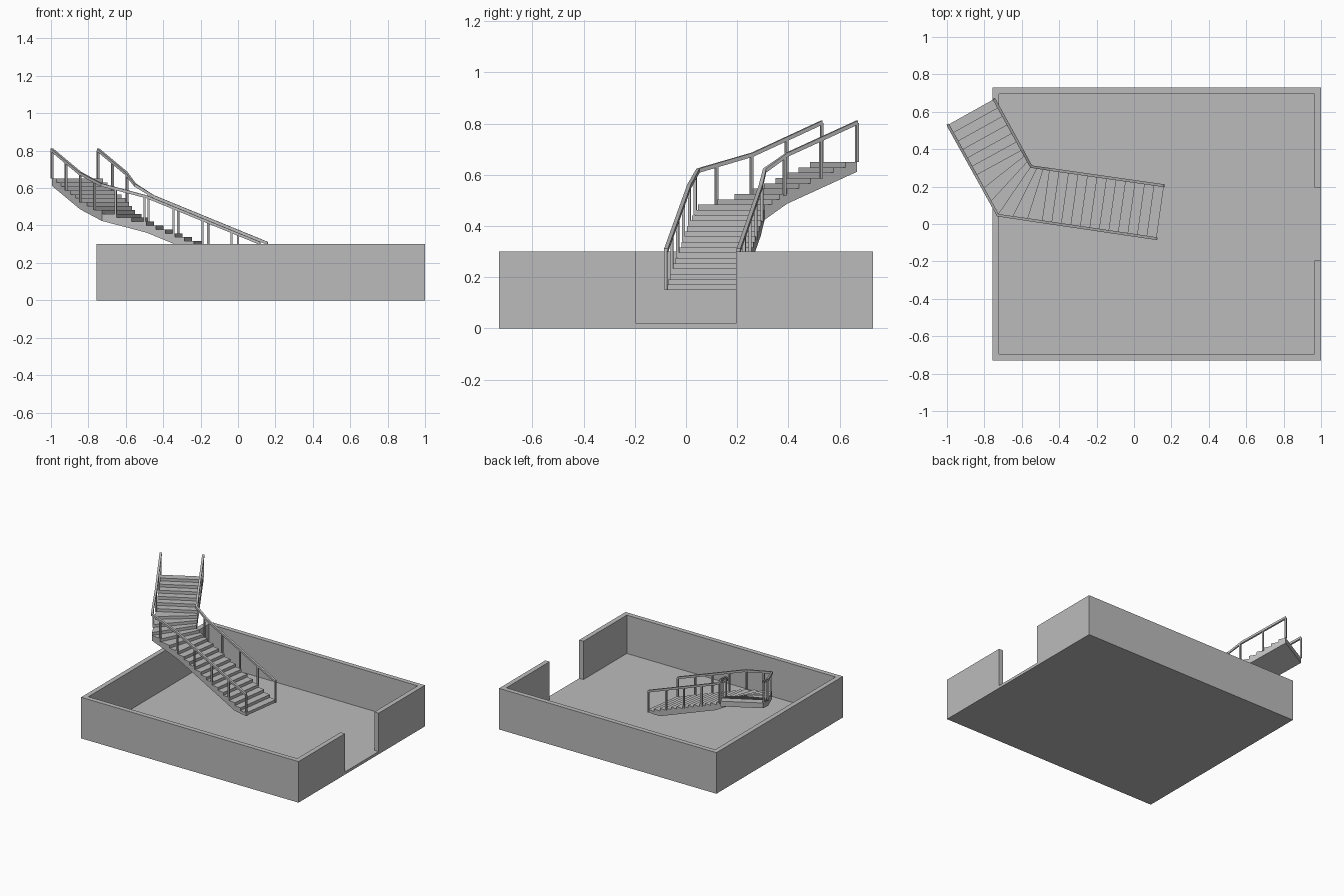
import bpy, bmesh
from mathutils import Vector

if "Cube" in bpy.data.objects:
    bpy.data.objects.remove(bpy.data.objects["Cube"])

grey = bpy.data.materials.new("plain_grey")
grey.diffuse_color = (0.5, 0.5, 0.5, 1)
grey.use_nodes = True
grey.node_tree.nodes["Principled BSDF"].inputs["Base Color"].default_value = grey.diffuse_color


def finish(name, bm):
    bmesh.ops.recalc_face_normals(bm, faces=bm.faces)
    me = bpy.data.meshes.new(name)
    bm.to_mesh(me)
    bm.free()
    me.materials.append(grey)
    ob = bpy.data.objects.new(name, me)
    bpy.context.collection.objects.link(ob)
    return ob


def prism(bm, outline, z0, z1):
    low = [bm.verts.new((x, y, z0)) for x, y in outline]
    high = [bm.verts.new((x, y, z1)) for x, y in outline]
    bm.faces.new(low)
    bm.faces.new(high)
    n = len(outline)
    for i in range(n):
        j = (i + 1) % n
        bm.faces.new((low[i], low[j], high[j], high[i]))


# Room: floor slab and one continuous wall with a doorway on the right
X0, X1, Y, T, GAP, FLOOR, TOP = -0.757, 1.0, 0.73, 0.035, 0.195, 0.02, 0.30
bm = bmesh.new()
prism(bm, [(X0, -Y), (X1, -Y), (X1, Y), (X0, Y)], 0, FLOOR)
finish("floor", bm)
bm = bmesh.new()
prism(bm, [(X1, GAP), (X1, Y), (X0, Y), (X0, -Y), (X1, -Y), (X1, -GAP),
           (X1 - T, -GAP), (X1 - T, -Y + T), (X0 + T, -Y + T),
           (X0 + T, Y - T), (X1 - T, Y - T), (X1 - T, GAP)], FLOOR, TOP)
finish("walls", bm)

# Stair plan: edge points where the straight flights and the winders meet
outer = [Vector(p) for p in ((0.12, -0.078), (-0.49, 0.012), (-0.728, 0.047),
                             (-0.845, 0.26), (-0.995, 0.53))]
inner = [Vector(p) for p in ((0.16, 0.205), (-0.45, 0.292), (-0.55, 0.307),
                             (-0.598, 0.395), (-0.748, 0.668))]
counts = [12, 3, 3, 6]
BASE, RISE, DEPTH = 0.15, 0.5 / 24, 0.038


def divide(points):
    out = [points[0]]
    for a, b, n in zip(points, points[1:], counts):
        out += [a.lerp(b, k / n) for k in range(1, n + 1)]
    return out


# Stair body: treads, risers, sides and sloped underside
left, right = divide(outer), divide(inner)
bm = bmesh.new()


def quad(*pts):
    bm.faces.new([bm.verts.new(p) for p in pts])


def at(p, z):
    return (p.x, p.y, z)


def under(i):
    return max(BASE, BASE + RISE * i - DEPTH)


for i in range(24):
    a, b, c, d = left[i], left[i + 1], right[i + 1], right[i]
    z0, z1 = BASE + RISE * i, BASE + RISE * (i + 1)
    u0, u1 = under(i), under(i + 1)
    quad(at(a, z1), at(d, z1), at(c, z1), at(b, z1))
    quad(at(a, z0), at(d, z0), at(d, z1), at(a, z1))
    quad(at(a, u0), at(b, u1), at(c, u1), at(d, u0))
    for p, q in ((a, b), (d, c)):
        pts = [at(p, u0), at(q, u1), at(q, z1), at(p, z1)]
        if z0 - u0 > 1e-5:
            pts.append(at(p, z0))
        quad(*pts)
quad(at(left[24], under(24)), at(right[24], under(24)),
     at(right[24], BASE + 0.5), at(left[24], BASE + 0.5))
bmesh.ops.remove_doubles(bm, verts=bm.verts, dist=1e-5)
finish("stairs", bm)


# Railings: a square handrail along each edge with evenly spaced posts
def beam(bm, rings):
    rows = [[bm.verts.new(p) for p in ring] for ring in rings]
    for r, s in zip(rows, rows[1:]):
        for k in range(4):
            m = (k + 1) % 4
            bm.faces.new((r[k], r[m], s[m], s[k]))
    bm.faces.new(rows[0])
    bm.faces.new(rows[-1])


def railing(name, points, intervals):
    heights = [BASE]
    for n in counts:
        heights.append(heights[-1] + n * RISE)
    path = [Vector((p.x, p.y, h)) for p, h in zip(points, heights)]
    dirs = [(b - a).normalized() for a, b in zip(points, points[1:])]
    dirs = [dirs[0]] + [(a + b).normalized() for a, b in zip(dirs, dirs[1:])] + [dirs[-1]]
    w = 0.0075
    bm = bmesh.new()
    rings = []
    for p, d in zip(path, dirs):
        side = Vector((-d.y, d.x, 0)) * w
        top = p + Vector((0, 0, 0.162))
        low = p + Vector((0, 0, 0.146))
        rings.append((low - side, low + side, top + side, top - side))
    beam(bm, rings)
    finish(name + "_handrail", bm)

    bm = bmesh.new()
    lengths = [(b - a).length for a, b in zip(points, points[1:])]
    for k in range(intervals + 1):
        s = sum(lengths) * k / intervals
        i = 0
        while i < 3 and s > lengths[i]:
            s -= lengths[i]
            i += 1
        p = path[i].lerp(path[i + 1], min(1, s / lengths[i]))
        d = (points[i + 1] - points[i]).normalized() * 0.0055
        u, v = Vector((d.x, d.y, 0)), Vector((-d.y, d.x, 0))
        corners = (-u - v, u - v, u + v, v - u)
        beam(bm, [[p + c + Vector((0, 0, z)) for c in corners] for z in (0.0, 0.152)])
    finish(name + "_posts", bm)


railing("outer", outer, 9)
railing("inner", inner, 7)
